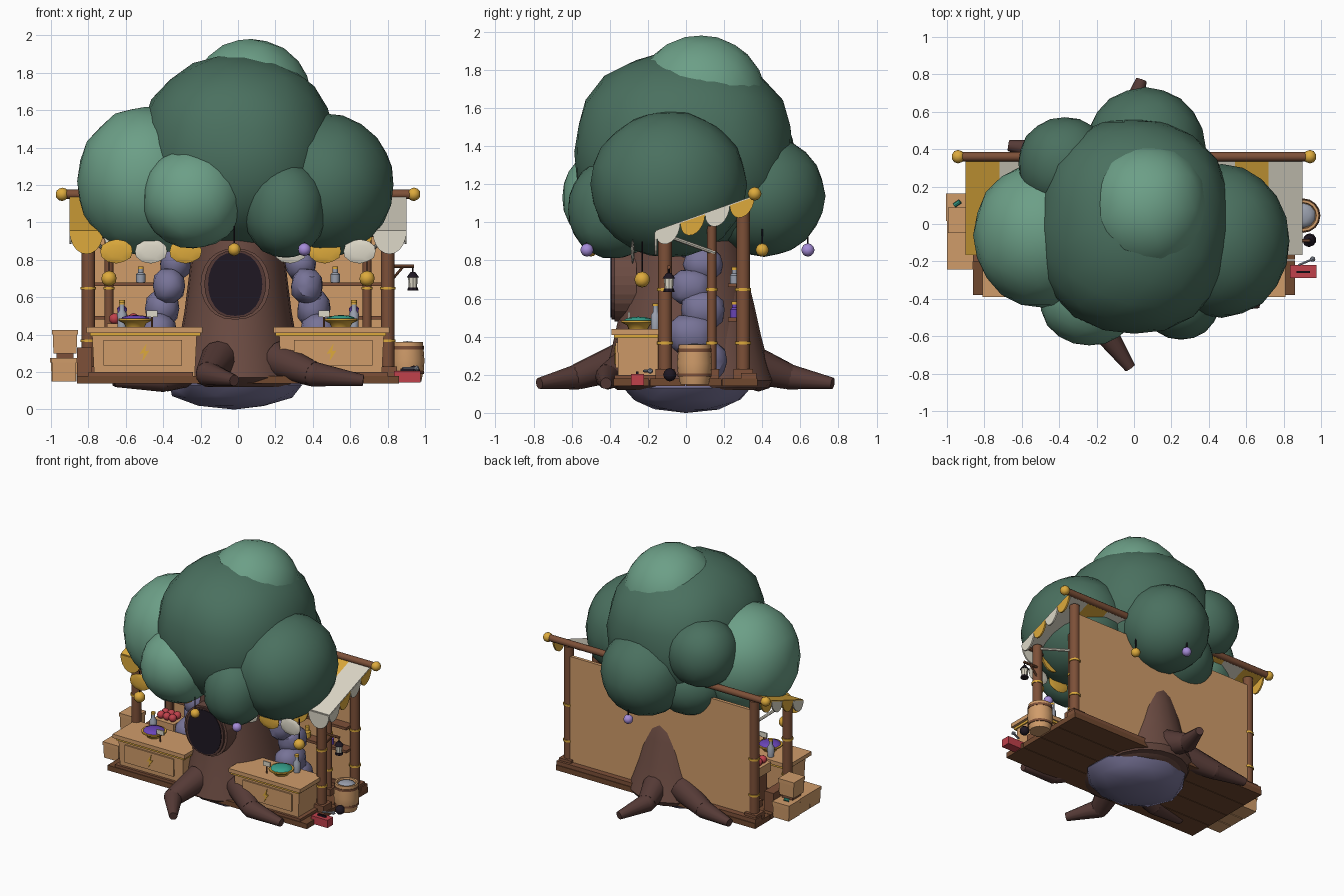
import bpy, bmesh, math, random
from mathutils import Vector, Matrix

if "Cube" in bpy.data.objects:
    bpy.data.objects.remove(bpy.data.objects["Cube"])
random.seed(4)

def mat(name, h):
    m = bpy.data.materials.new(name)
    c = [int(h[i:i + 2], 16) / 255 for i in (0, 2, 4)]
    m.diffuse_color = [((v + .055) / 1.055) ** 2.4 if v > .04 else v / 12.92 for v in c] + [1]
    m.use_nodes = True
    m.node_tree.nodes["Principled BSDF"].inputs["Base Color"].default_value = m.diffuse_color
    return m

DARK, LEAF = mat("leaf_dark", "4A705F"), mat("leaf_light", "6C9F87")
BARK, ROOT = mat("bark", "6B4B42"), mat("root_bark", "553A36")
WOOD, POST, FLOOR = mat("light_wood", "D09C6A"), mat("post_wood", "7D5038"), mat("floor_wood", "70482F")
GOLD, CREAM, STONE = mat("gold", "DDAA3C"), mat("cream", "DDD8C8"), mat("stone", "777397")
BLACK, RED, TEAL = mat("black", "1E1722"), mat("red", "C0414B"), mat("teal", "36A18C")
PURPLE, LILAC, METAL = mat("purple", "6A45B8"), mat("lilac", "A58CD8"), mat("metal", "9AA0AE")

def make(name, bm, m, smooth=True):
    bmesh.ops.recalc_face_normals(bm, faces=bm.faces)
    me = bpy.data.meshes.new(name)
    bm.to_mesh(me); bm.free()
    o = bpy.data.objects.new(name, me)
    bpy.context.collection.objects.link(o)
    me.materials.append(m)
    if smooth:
        bpy.ops.object.select_all(action='DESELECT')
        o.select_set(True); bpy.context.view_layer.objects.active = o
        bpy.ops.object.shade_smooth_by_angle(angle=math.radians(40))
    return o

def box(name, lo, hi, m, taper=1.0):
    bm = bmesh.new()
    bmesh.ops.create_cube(bm, size=1)
    for v in bm.verts:
        if v.co.z < 0:
            v.co.x *= taper; v.co.y *= taper
        v.co = Vector([(a + b) / 2 + c * abs(b - a) for a, b, c in zip(lo, hi, v.co)])
    return make(name, bm, m, False)

def limb(name, p, q, r1, r2, m, n=12):
    p, q = Vector(p), Vector(q)
    bm = bmesh.new()
    bmesh.ops.create_cone(bm, cap_ends=True, segments=n, radius1=r1, radius2=r2, depth=(q - p).length)
    rot = (q - p).to_track_quat('Z', 'Y').to_matrix().to_4x4()
    bm.transform(Matrix.Translation((p + q) / 2) @ rot)
    return make(name, bm, m)

def ball(name, c, r, m, sub=2, jitter=0, smooth=True, power=2):
    # power above 2 gives a fuller, squarer ball
    r = r if isinstance(r, tuple) else (r, r, r)
    bm = bmesh.new()
    bmesh.ops.create_icosphere(bm, subdivisions=sub, radius=1)
    for v in bm.verts:
        k = (1 + random.uniform(-jitter, jitter)) / sum(abs(d) ** power for d in v.co) ** (1 / power)
        v.co = Vector([a + b * d * k for a, b, d in zip(c, r, v.co)])
    return make(name, bm, m, smooth)

def lathe(name, c, prof, m, n=20, sx=1, sy=1):
    bm = bmesh.new()
    rings = [[bm.verts.new((c[0] + sx * r * math.cos(2 * math.pi * i / n),
              c[1] + sy * r * math.sin(2 * math.pi * i / n), c[2] + z)) for i in range(n)] for r, z in prof]
    for a, b in zip(rings, rings[1:]):
        for i in range(n):
            bm.faces.new((a[i], a[(i + 1) % n], b[(i + 1) % n], b[i]))
    bm.faces.new(rings[0]); bm.faces.new(rings[-1])
    return make(name, bm, m)

def plate(name, pts, t, m):
    # thin extruded outline; t is the thickness vector
    bm = bmesh.new()
    f = bm.faces.new([bm.verts.new(p) for p in pts])
    ext = bmesh.ops.extrude_face_region(bm, geom=[f])['geom']
    bmesh.ops.translate(bm, vec=t, verts=[v for v in ext if isinstance(v, bmesh.types.BMVert)])
    return make(name, bm, m, False)

# canopy
for i, (c, r, m, p) in enumerate([
        ((0, -.01, 1.37), (.52, .575, .52), DARK, 2.3), ((.07, .08, 1.62), (.33, .35, .36), LEAF, 2.1),
        ((-.49, -.06, 1.22), (.37, .39, .40), LEAF, 2), ((.47, -.09, 1.2), (.365, .41, .385), DARK, 2),
        ((-.24, -.38, 1.13), (.27, .27, .27), LEAF, 2.1), ((.25, -.38, 1.07), (.22, .24, .26), DARK, 2.1),
        ((.06, .41, 1.14), (.32, .32, .32), DARK, 2), ((-.37, .32, 1.37), (.25, .25, .25), DARK, 2.1),
        ((-.2, .22, 1.06), (.27, .27, .24), DARK, 2)]):
    ball(f"canopy_clump_{i}", c, r, m, 3, .012, True, p)

# trunk, doorway and roots
lathe("trunk", (0, 0, 0), [(.36, .12), (.43, .17), (.41, .25), (.385, .36), (.35, .52), (.325, .68),
      (.3, .85), (.28, 1.1)], BARK, 24, .82, 1)
lathe("trunk_back_buttress", (0, .13, 0), [(.3, .13), (.33, .17), (.3, .27), (.265, .4), (.225, .58), (.18, .76), (.1, .9)], BARK, 20)
for name, rx, rz, y0, y1, m in (("door_frame", .185, .19, -.375, -.26, BARK), ("door_frame_inner", .165, .18, -.39, -.3, ROOT),
                                ("door_hollow", .145, .17, -.395, -.3, BLACK)):
    arch = [(-.015 + rx * math.copysign(abs(math.cos(a)) ** .85, math.cos(a)), y0, .67 + rz * math.sin(a))
            for a in [math.pi * k / 12 for k in range(24)]]
    plate(name, arch, (0, y1 - y0, 0), m)
for i, (a, b, c) in enumerate([((-.1, -.34, .27), (-.16, -.57, .19), (-.02, -.77, .155)),
                               ((.2, -.27, .27), (.4, -.41, .19), (.67, -.42, .155)),
                               ((0, .36, .25), (-.04, .54, .19), (.04, .77, .155)),
                               ((-.18, .3, .25), (-.42, .38, .18), (-.67, .42, .155)),
                               ((-.18, -.2, .24), (-.4, -.25, .16), (-.66, -.28, .15))]):
    limb(f"root_{i}_upper", a, b, .1, .068, ROOT)
    ball(f"root_{i}_knee", b, .068, ROOT)
    limb(f"root_{i}_tip", b, c, .067, .03, ROOT)

# stone under the trunk, floor, back wall, ridge beam
ball("under_stone", (-.02, 0, .13), (.37, .335, .13), STONE, 2, .03)
for i in range(4):
    y = -.38 + i * .19
    box(f"floor_plank_{i}", (-.86, y, .14), (.86, y + .186, .18), FLOOR)
box("back_sill", (-.86, .29, .17), (.86, .37, .21), POST)
box("back_wall", (-.8, .3, .19), (.8, .325, 1.03), WOOD)
limb("ridge_beam", (-.94, .36, 1.15), (.94, .36, 1.15), .025, .025, POST)

def bottle(name, x, y, z, m, h=.07):
    lathe(name, (x, y, z), [(.024, 0), (.026, h * .6), (.014, h * .75), (.014, h)], m, 10)
    limb(name + "_cork", (x, y, z + h), (x, y, z + h + .015), .016, .016, GOLD, 10)

for s, side in ((-1, "left"), (1, "right")):
    X = lambda v: s * v
    def sbox(name, x0, x1, y0, y1, z0, z1, m, t=1.0):
        box(f"{side}_{name}", (min(s * x0, s * x1), y0, z0), (max(s * x0, s * x1), y1, z1), m, t)
    ball(f"{side}_beam_knob", (X(.94), .36, 1.15), .036, GOLD)
    # posts with plinths and gold bands
    for name, x, y, r, top in (("back_post", .8, .3, .036, 1.1), ("front_post", .8, -.11, .036, .95),
                               ("inner_post", .69, .135, .024, .98)):
        limb(f"{side}_{name}", (X(x), y, .17), (X(x), y, top), r, r, POST)
        sbox(name + "_plinth", x - r - .015, x + r + .015, y - r - .015, y + r + .015, .17, .23, POST)
        for z in (.36, .64):
            limb(f"{side}_{name}_band_{z}", (X(x), y, z), (X(x), y, z + .015), r + .006, r + .006, GOLD)
    # striped awning with scalloped edges
    for k in range(4):
        m = (GOLD, CREAM)[(k + (s > 0)) % 2]
        x0, x1 = .9 - .18 * k, .72 - .18 * k
        plate(f"{side}_awning_stripe_{k}", [(X(x0), -.16, .945), (X(x1), -.16, .945), (X(x1), .36, 1.13),
              (X(x0), .36, 1.13)], (0, 0, .012), m)
        if k < 3:
            xc = (x0 + x1) / 2
            plate(f"{side}_front_scallop_{k}", [(X(xc + .09 * math.cos(a)), -.165, .95 - .12 * math.sin(a))
                  for a in [math.pi * j / 10 for j in range(11)]], (0, .012, 0), m)
        yc = -.095 + .13 * k
        zc = .95 + .185 * (yc + .16) / .52
        plate(f"{side}_side_scallop_{k}", [(X(.89), yc + .065 * math.cos(a), zc + .023 * math.cos(a) - .085 * math.sin(a))
              for a in [math.pi * j / 10 for j in range(11)]], (X(.012), 0, 0), (CREAM, GOLD)[k % 2])
    limb(f"{side}_awning_front_rail", (X(.3), -.15, .935), (X(.89), -.15, .935), .014, .014, POST, 8)
    limb(f"{side}_awning_arm", (X(.8), -.1, .93), (X(.7), .15, .84), .011, .011, CREAM, 8)
    # oval bunting
    for k, x in enumerate((.65, .465, .28)):
        ball(f"{side}_bunting_{k}", (X(x), -.28, .845), (.09, .01, .065), (GOLD, CREAM)[(k + (s > 0)) % 2])
    # counter
    sbox("counter_body", .22, .78, -.36, -.13, .18, .4, WOOD, .96)
    sbox("counter_base", .24, .8, -.375, -.12, .17, .2, POST)
    sbox("counter_panel", .3, .72, -.37, -.35, .235, .37, WOOD)
    sbox("counter_trim", .2, .79, -.378, -.115, .393, .41, GOLD)
    sbox("counter_top", .19, .81, -.39, -.105, .41, .44, WOOD)
    plate(f"{side}_counter_inlay", [(s * .5 + x, -.376, .305 + z) for x, z in ((.012, .05), (-.026, -.008), (-.003, -.004),
          (-.012, -.05), (.026, .01), (.003, .006))], (0, .008, 0), GOLD)
    # dish, price card and bottle on the counter
    lathe(f"{side}_dish", (X(.55), -.25, .44), [(.05, 0), (.06, .02), (.09, .035), (.09, .045)], GOLD)
    ball(f"{side}_dish_filling", (X(.55), -.25, .483), (.08, .08, .022), PURPLE if s < 0 else TEAL)
    limb(f"{side}_card_stick", (X(.46), -.3, .44), (X(.46), -.3, .5), .005, .005, POST, 6)
    sbox("price_card", .43, .49, -.305, -.295, .495, .53, CREAM)
    bottle(f"{side}_counter_jar", X(.62), -.16, .44, METAL, .12)
    # leaning stone pile against the trunk
    for k, (x, z, r) in enumerate(((.45, .27, .11), (.43, .41, .11), (.405, .54, .1), (.37, .66, .095), (.335, .78, .09), (.3, .89, .08))):
        ball(f"{side}_stone_{k}", (X(x), .06 + .03 * (-1) ** k, z), (r * .9, r * 1.15, r), STONE, 2, .05, True, 2.6)
    # wall shelves with bottles
    for z in (.5, .68):
        sbox(f"shelf_{z}", .36, .78, .22, .3, z - .02, z, POST)
    for k, m in enumerate((GOLD, METAL, PURPLE)):
        bottle(f"{side}_shelf_bottle_{k}", X(.42 + .1 * k), .255, (.5, .68)[k % 2], m)
    # hanging gold globe
    ball(f"{side}_gold_globe", (X(.69), -.23, .7), .042, GOLD)
    limb(f"{side}_globe_cord", (X(.69), -.23, .73), (X(.69), -.23, .9), .004, .004, BLACK, 6)

# baubles hanging from the canopy
for i, (x, y, m) in enumerate(((-.02, -.5, GOLD), (.355, -.52, LILAC), (.05, .64, LILAC), (.32, .4, GOLD))):
    ball(f"bauble_{i}", (x, y, .855), .035, m)
    limb(f"bauble_cord_{i}", (x, y, .88), (x, y, .98), .004, .004, BLACK, 6)

# apple crate
box("apple_crate", (-.7, -.05, .39), (-.52, .1, .46), WOOD)
box("apple_stand", (-.68, -.03, .18), (-.54, .08, .39), POST)
for i in range(6):
    ball(f"apple_{i}", (-.66 + .05 * (i // 2), -.005 + .055 * (i % 2), .485), .03, RED)

# stacked crates on the left
for i, (x, y, z, w) in enumerate(((-.93, .09, .15, .14), (-.93, -.045, .15, .13), (-.93, -.175, .15, .13), (-.925, .02, .3, .13))):
    box(f"crate_{i}", (x - w / 2, y - w / 2, z), (x + w / 2, y + w / 2, z + .1), WOOD, .95)
    box(f"crate_lid_{i}", (x - w / 2 - .004, y - w / 2 - .004, z + .1), (x + w / 2 + .004, y + w / 2 + .004, z + .125), WOOD)
box("crate_spacer", (-.97, -.03, .27), (-.88, .07, .305), POST)
box("left_step", (-.86, -.2, .17), (-.78, .15, .33), POST)
limb("crate_gadget", (-.96, .1, .285), (-.93, .12, .295), .012, .012, TEAL, 8)

# barrel, toolbox, pot and spanner on the right
lathe("barrel", (.905, .045, .15), [(.075, 0), (.088, .06), (.092, .11), (.084, .21), (.07, .21), (.066, .19)], WOOD, 16)
for z, r in ((.19, .089), (.32, .09)):
    limb(f"barrel_hoop_{z}", (.905, .045, z), (.905, .045, z + .018), r, r, POST, 16)
ball("barrel_filling", (.905, .045, .34), (.066, .066, .025), METAL)
ball("round_pot", (.94, -.085, .2), .035, BLACK)
box("toolbox", (.835, -.29, .145), (.975, -.22, .205), RED)
box("toolbox_handle", (.87, -.262, .205), (.94, -.25, .218), BLACK)
limb("spanner", (.88, -.22, .22), (.95, -.19, .22), .007, .007, METAL, 6)
ball("spanner_head", (.955, -.188, .22), .016, METAL, 1)

# lantern on a bracket
limb("lantern_bracket", (.8, -.09, .765), (.94, -.09, .765), .01, .01, POST, 8)
limb("lantern_brace", (.82, -.09, .69), (.88, -.09, .76), .007, .007, POST, 8)
limb("lantern_hook", (.935, -.09, .72), (.935, -.09, .77), .004, .004, BLACK, 6)
limb("lantern_glass", (.935, -.09, .65), (.935, -.09, .71), .022, .026, CREAM, 8)
limb("lantern_base", (.935, -.09, .635), (.935, -.09, .652), .03, .026, BLACK, 8)
limb("lantern_cap", (.935, -.09, .705), (.935, -.09, .735), .034, .012, BLACK, 8)
